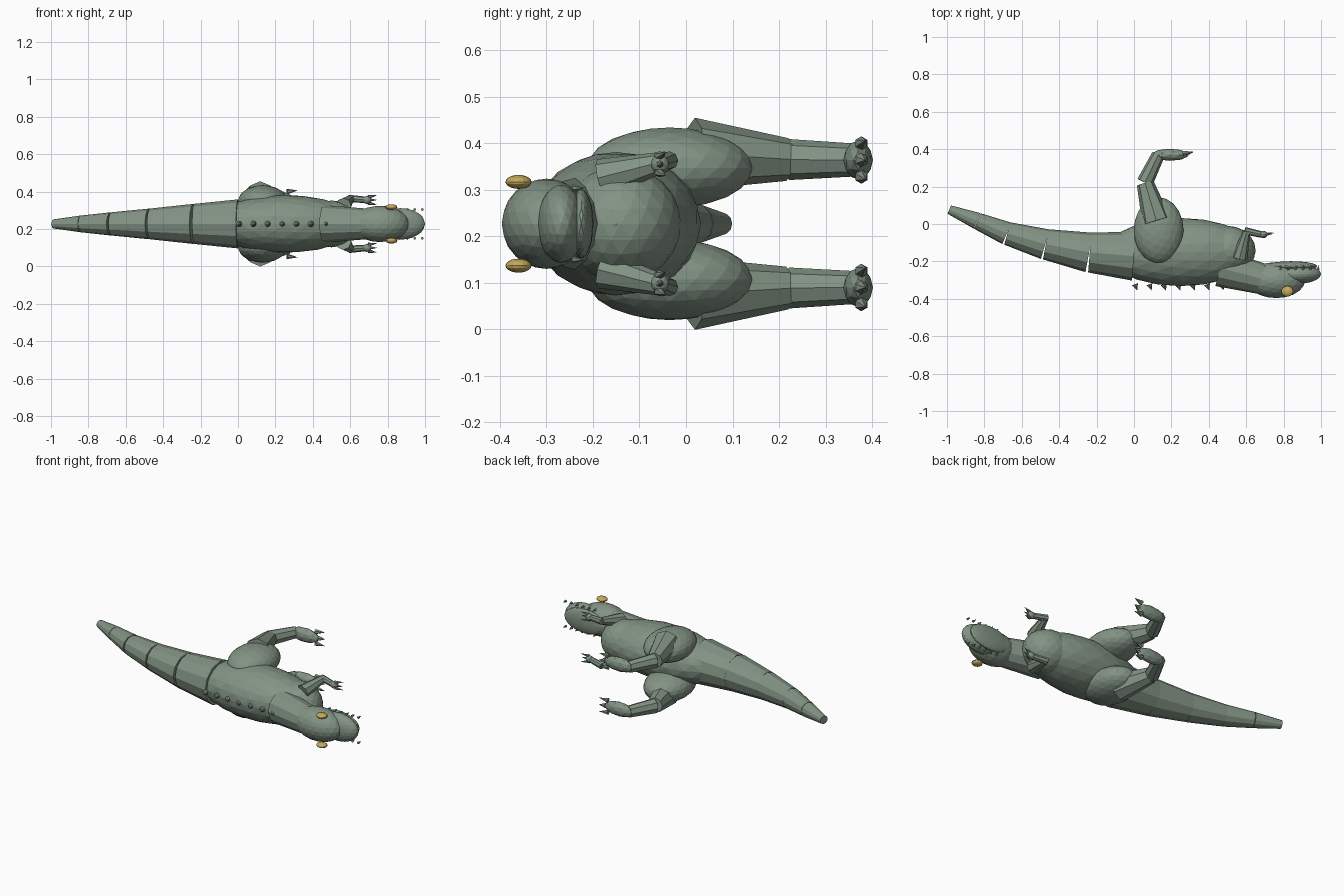
import bpy
from mathutils import Vector

if "Cube" in bpy.data.objects:
    bpy.data.objects.remove(bpy.data.objects["Cube"])

MID = 0.227  # height of the symmetry plane: the animal lies on its side


def material(name, rgb):
    m = bpy.data.materials.new(name)
    m.diffuse_color = (*rgb, 1)
    m.use_nodes = True
    m.node_tree.nodes["Principled BSDF"].inputs["Base Color"].default_value = m.diffuse_color
    return m


green = material("grey green skin", (0.225, 0.295, 0.232))
gold = material("gold eye", (0.56, 0.40, 0.11))


def finish(name, mat):
    o = bpy.context.object
    o.name = name
    o.data.materials.append(mat)
    return o


# Points are (forward, belly direction, sideways offset)
def place(p):
    return Vector((p[0], p[1], MID + p[2]))


def blob(name, p, radii, mat=green, detail=3, tilt=0):
    bpy.ops.mesh.primitive_ico_sphere_add(subdivisions=detail, radius=1,
                                          location=place(p), rotation=(0, 0, tilt))
    bpy.context.object.scale = radii
    return finish(name, mat)


def limb(name, a, b, r1, r2, sides=8):
    a, b = place(a), place(b)
    d = b - a
    bpy.ops.mesh.primitive_cone_add(vertices=sides, radius1=r1, radius2=r2,
                                    depth=d.length, location=(a + b) / 2)
    bpy.context.object.rotation_euler = d.to_track_quat('Z', 'Y').to_euler()
    return finish(name, green)


# Torso, chest and neck
blob("body", (0.25, -0.15, 0), (0.40, 0.182, 0.154))
blob("chest", (0.50, -0.14, 0), (0.15, 0.13, 0.125))
limb("neck", (0.46, -0.235, 0), (0.69, -0.295, 0), 0.10, 0.082, 12)

# Head
blob("skull", (0.76, -0.30, 0), (0.155, 0.096, 0.097))
blob("snout", (0.87, -0.268, 0), (0.13, 0.052, 0.084))
blob("lower_jaw", (0.84, -0.225, 0), (0.14, 0.026, 0.074))

# Tail: straight tapering segments that open in wedges along the back
tail = [(0.0, -0.172, 0.131), (-0.24, -0.152, 0.107), (-0.475, -0.108, 0.082),
        (-0.68, -0.05, 0.062), (-0.84, 0.017, 0.045), (-0.99, 0.078, 0.024)]
for i, (a, b) in enumerate(zip(tail, tail[1:])):
    end = Vector(b[:2]).lerp(Vector(a[:2]), 0.015)
    limb(f"tail_segment_{i + 1}", (a[0], a[1], 0), (*end, 0), a[2], b[2], 12)

# Spikes along the back
for i in range(7):
    x = 0.005 + i * 0.077
    limb(f"back_spike_{i + 1}", (x, -0.322, 0), (x + 0.012, -0.356, 0), 0.017, 0, 8)

for s, side in ((1, "left"), (-1, "right")):
    # Eye and teeth
    bpy.ops.mesh.primitive_uv_sphere_add(segments=16, ring_count=10, radius=1,
                                         location=place((0.82, -0.36, s * 0.09)))
    bpy.context.object.scale = (0.032, 0.028, 0.015)
    finish(f"{side}_eye", gold)
    for i in range(6):
        x = 0.785 + i * 0.04
        limb(f"{side}_tooth_{i + 1}", (x, -0.245, s * 0.077),
             (x, -0.218, s * 0.077), 0.008, 0, 6)

    # Hind leg
    blob(f"{side}_thigh", (0.132, -0.035, s * 0.12), (0.133, 0.178, 0.087))
    limb(f"{side}_shin", (0.12, 0.015, s * 0.15), (0.06, 0.218, s * 0.138), 0.078, 0.046)
    limb(f"{side}_ankle", (0.058, 0.222, s * 0.138), (0.13, 0.37, s * 0.137), 0.044, 0.035)
    blob(f"{side}_foot", (0.192, 0.37, s * 0.137), (0.10, 0.032, 0.042), detail=2)
    for k in (-1, 0, 1):
        w = s * 0.137 + k * 0.036
        limb(f"{side}_toe_claw_{k + 2}", (0.262 + 0.02 * (k == 0), 0.377, w),
             (0.32, 0.386, w + k * 0.006), 0.015, 0, 6)

    # Small front arm with clawed hand
    limb(f"{side}_upper_arm", (0.565, -0.18, s * 0.098), (0.602, -0.04, s * 0.135), 0.042, 0.021)
    limb(f"{side}_forearm", (0.592, -0.036, s * 0.136), (0.69, -0.058, s * 0.128), 0.02, 0.017)
    blob(f"{side}_hand", (0.69, -0.056, s * 0.128), (0.024, 0.02, 0.022), detail=2)
    for k in (-1, 0, 1):
        w = s * 0.128 + k * 0.017
        limb(f"{side}_finger_claw_{k + 2}", (0.697, -0.058, w),
             (0.745, -0.052 + 0.008 * abs(k), w + k * 0.008), 0.011, 0, 6)
